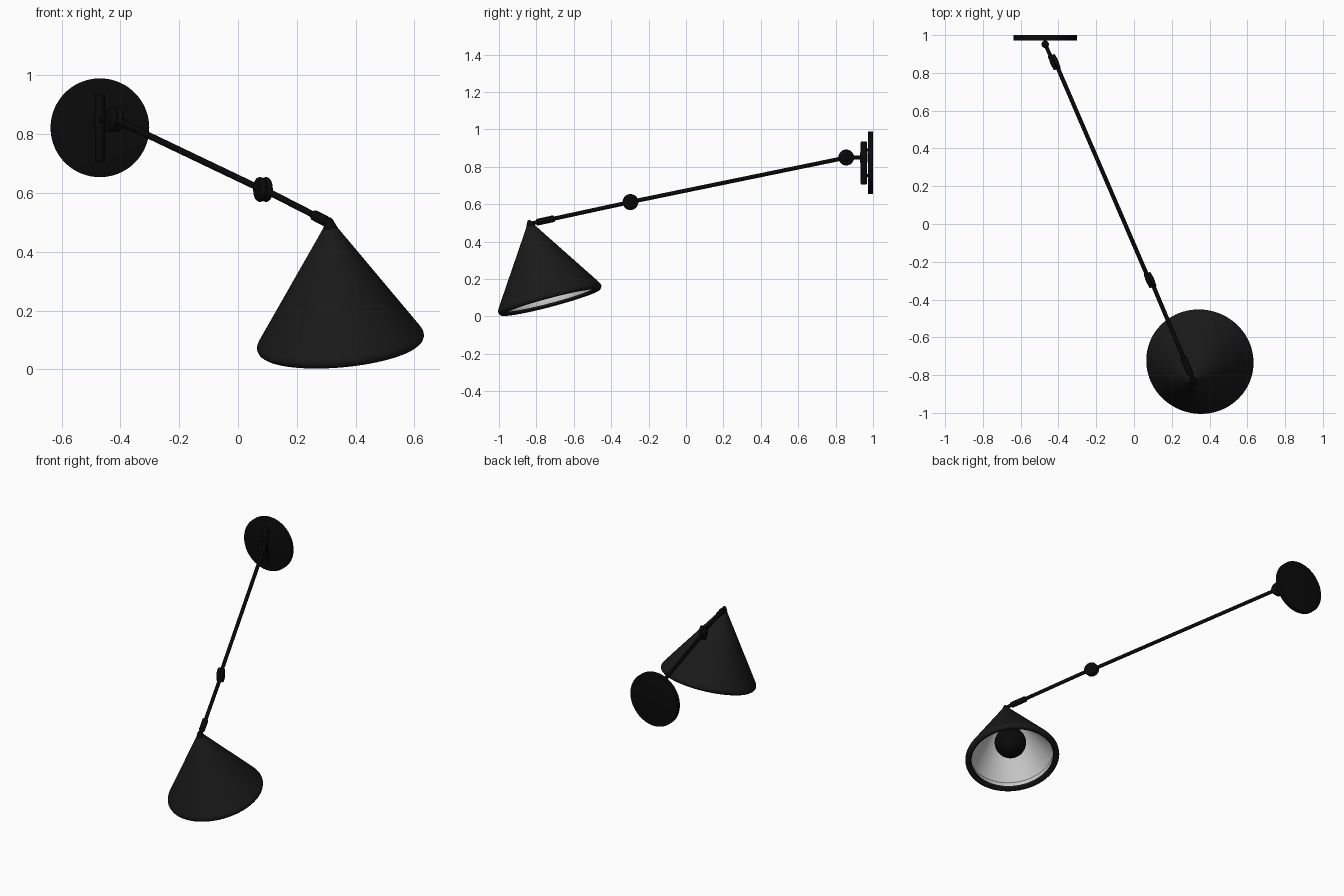
import bpy, bmesh, math
from mathutils import Vector

if "Cube" in bpy.data.objects:
    bpy.data.objects.remove(bpy.data.objects["Cube"])


def material(name, v):
    m = bpy.data.materials.new(name)
    m.diffuse_color = (v, v, v, 1)
    m.use_nodes = True
    m.node_tree.nodes["Principled BSDF"].inputs["Base Color"].default_value = m.diffuse_color
    return m


black = material("black_metal", 0.003)
shade_black = material("shade_black", 0.01)
white = material("white_enamel", 0.75)


def lathe(name, origin, axis, profile, mats, inner_from=None, n=64):
    """Revolve (radius, distance) points around an axis."""
    bm = bmesh.new()
    q = Vector(axis).normalized().to_track_quat('Z', 'Y')
    rings = []
    for r, h in profile:
        if r < 1e-6:
            rings.append([bm.verts.new((0, 0, h))] * n)
        else:
            rings.append([bm.verts.new((r * math.cos(math.tau * i / n), r * math.sin(math.tau * i / n), h))
                          for i in range(n)])
    for k, (a, b) in enumerate(zip(rings, rings[1:])):
        for i in range(n):
            j = (i + 1) % n
            f = bm.faces.new(list(dict.fromkeys([a[i], a[j], b[j], b[i]])))
            if inner_from is not None and k >= inner_from:
                f.material_index = 1
    bmesh.ops.recalc_face_normals(bm, faces=bm.faces)
    me = bpy.data.meshes.new(name)
    bm.to_mesh(me)
    bm.free()
    for m in mats:
        me.materials.append(m)
    ob = bpy.data.objects.new(name, me)
    ob.location = origin
    ob.rotation_euler = q.to_euler()
    bpy.context.collection.objects.link(ob)
    bpy.context.view_layer.objects.active = ob
    ob.select_set(True)
    bpy.ops.object.shade_smooth_by_angle(angle=math.radians(40))
    ob.select_set(False)
    return ob


def rod(name, a, b, r, bevel=0.003, n=32):
    """Cylinder between two points with rounded ends."""
    a, b = Vector(a), Vector(b)
    L = (b - a).length
    arc = [(r - bevel + bevel * math.sin(t), bevel - bevel * math.cos(t))
           for t in (0, math.pi / 6, math.pi / 3, math.pi / 2)]
    prof = [(0, 0)] + arc + [(p, L - h) for p, h in reversed(arc)] + [(0, L)]
    return lathe(name, a, b - a, prof, [black], n=n)


# wall plate and vertical pivot
rod("wall_plate", (-0.47, 0.972, 0.822), (-0.47, 1.0, 0.822), 0.168, 0.002, 96)
rod("pivot_post", (-0.47, 0.951, 0.706), (-0.47, 0.951, 0.936), 0.017, 0.006)
for z in (0.755, 0.89):
    rod("post_standoff", (-0.47, 0.951, z), (-0.47, 0.978, z), 0.008)
rod("pivot_collar", (-0.47, 0.951, 0.822), (-0.47, 0.951, 0.878), 0.0195)

# arm runs through two disc knuckles; each knuckle is a pair of discs
hinge = Vector((0.915, 0.403, 0))
wall_joint = Vector((-0.422, 0.857, 0.85))
mid_joint = Vector((0.085, -0.297, 0.612))
shade_top = Vector((0.313, -0.828, 0.497))
rod("wall_pin", (-0.47, 0.951, 0.85), wall_joint - hinge * 0.005, 0.010)
for name, c in (("wall_knuckle", wall_joint), ("mid_knuckle", mid_joint)):
    along = Vector((0.403, -0.915, 0)) * 0.002
    for s in (-1, 1):
        rod(name, c + along * s + hinge * 0.0005 * s, c + along * s + hinge * 0.020 * s, 0.042, 0.008, 40)
    rod(name + "_screw", c - hinge * 0.022, c + hinge * 0.022, 0.018)
rod("rear_arm", wall_joint + hinge * 0.005, mid_joint - hinge * 0.004, 0.011)
rod("front_arm", mid_joint + hinge * 0.004, shade_top, 0.011)
d = (shade_top - mid_joint).normalized()
rod("arm_sleeve", shade_top - d * 0.135, shade_top - d * 0.035, 0.018, 0.004)

# conical shade, hollow with rolled lip
apex = Vector((0.313, -0.833, 0.49))
axis = (Vector((0.35, -0.725, 0.08)) - apex).normalized()
lathe("shade", apex, axis,
      [(0, -0.004), (0.018, 0), (0.278, 0.392), (0.284, 0.404), (0.285, 0.414), (0.281, 0.424),
       (0.273, 0.430), (0.262, 0.430), (0.251, 0.424), (0.247, 0.412), (0.252, 0.380),
       (0.020, 0.032), (0, 0.030)],
      [shade_black, white], 9, 96)
lathe("shade_cap", apex, axis,
      [(0, -0.026), (0.007, -0.025), (0.012, -0.018), (0.024, 0.008), (0.026, 0.018), (0, 0.018)], [black])

# socket and round bulb
rod("bulb_socket", apex + axis * 0.03, apex + axis * 0.22, 0.03)
R = 0.095
lathe("bulb", apex + axis * 0.288, axis,
      [(R * math.sin(math.pi * i / 24), -R * math.cos(math.pi * i / 24)) for i in range(25)], [black], n=48)
